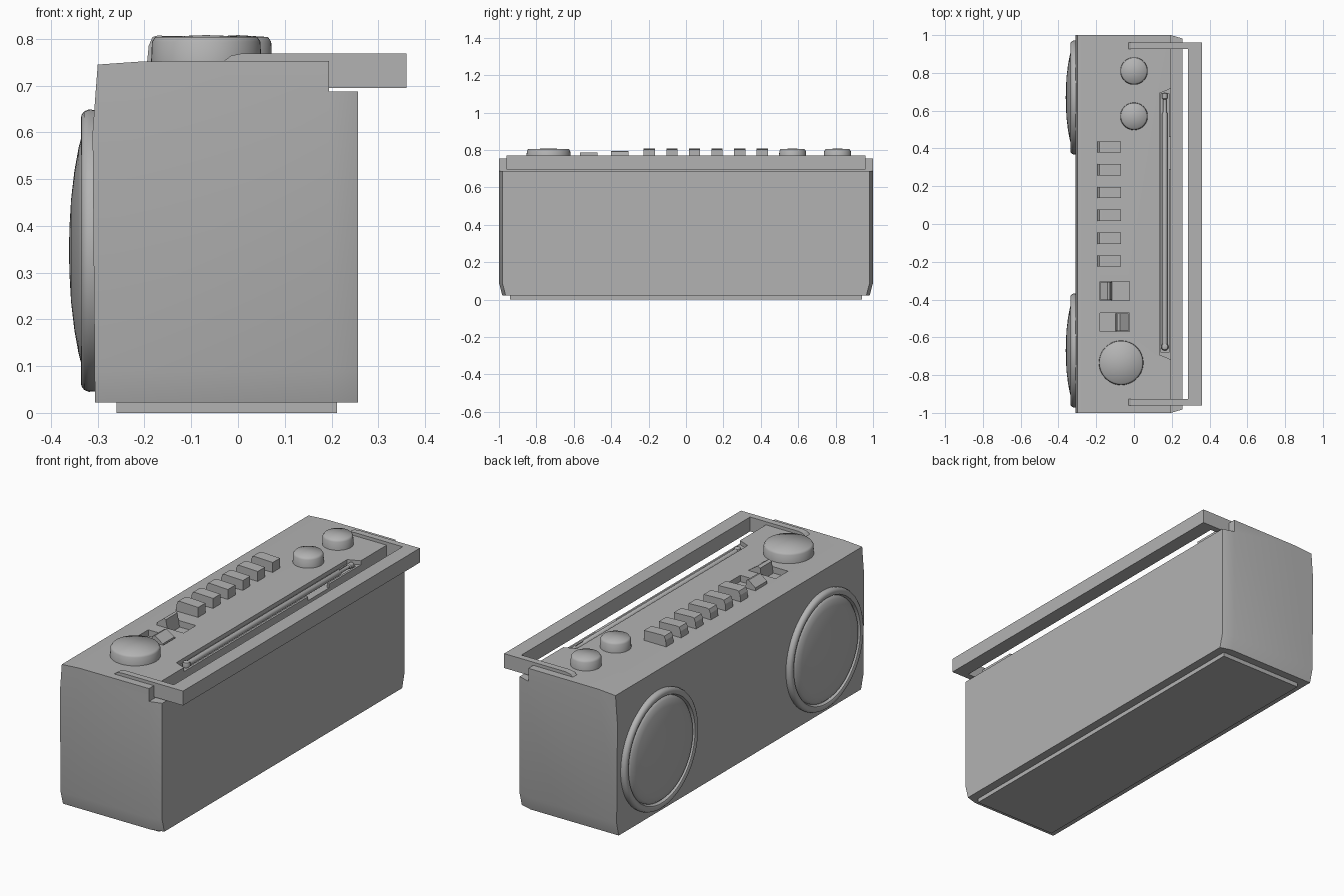
import bpy, bmesh, math
from mathutils import Matrix, Vector

if "Cube" in bpy.data.objects:
    bpy.data.objects.remove(bpy.data.objects["Cube"])

# Dark grey plastic
grey = bpy.data.materials.new("grey_plastic")
grey.diffuse_color = (0.45, 0.45, 0.45, 1)
grey.use_nodes = True
grey.node_tree.nodes["Principled BSDF"].inputs["Base Color"].default_value = grey.diffuse_color


def smooth_by_angle(ob, degrees):
    bpy.ops.object.select_all(action='DESELECT')
    bpy.context.view_layer.objects.active = ob
    ob.select_set(True)
    bpy.ops.object.shade_smooth_by_angle(angle=math.radians(degrees))


def finish(bm, name, smooth=0):
    bmesh.ops.recalc_face_normals(bm, faces=bm.faces)
    me = bpy.data.meshes.new(name)
    bm.to_mesh(me)
    bm.free()
    me.materials.append(grey)
    ob = bpy.data.objects.new(name, me)
    bpy.context.collection.objects.link(ob)
    if smooth:
        smooth_by_angle(ob, smooth)
    return ob


def prism(pts, y0, y1):
    """Extrude an x-z profile along y."""
    bm = bmesh.new()
    face = bm.faces.new([bm.verts.new((x, y0, z)) for x, z in pts])
    ext = bmesh.ops.extrude_face_region(bm, geom=[face])
    for v in ext['geom']:
        if isinstance(v, bmesh.types.BMVert):
            v.co.y = y1
    return bm


def box(name, x0, x1, y0, y1, z0, z1):
    return finish(prism([(x0, z0), (x1, z0), (x1, z1), (x0, z1)], y0, y1), name)


def lathe(name, profile, loc, axis=(0, 0, 1), steps=48, smooth=35):
    """Spin (radius, height) points about an axis."""
    bm = bmesh.new()
    vs = [bm.verts.new((r, 0, h)) for r, h in profile]
    es = [bm.edges.new(p) for p in zip(vs, vs[1:])]
    bmesh.ops.spin(bm, geom=vs + es, cent=(0, 0, 0), axis=(0, 0, 1),
                   angle=math.tau, steps=steps, use_duplicate=False)
    bmesh.ops.remove_doubles(bm, verts=bm.verts, dist=1e-5)
    rot = Vector((0, 0, 1)).rotation_difference(Vector(axis)).to_matrix().to_4x4()
    bm.transform(Matrix.Translation(loc) @ rot)
    return finish(bm, name, smooth)


# Body: stepped profile, ends tapered at the back and the bottom
bm = prism([(-0.306, 0.022), (0.257, 0.022), (0.257, 0.687), (0.195, 0.687),
            (0.195, 0.753), (-0.2, 0.752), (-0.3, 0.745), (-0.311, 0.6)], -1, 1)
for co, no in (((0.195, 0, 0), (1, 0, 0)), ((0, 0, 0.09), (0, 0, 1))):
    bmesh.ops.bisect_plane(bm, geom=bm.verts[:] + bm.edges[:] + bm.faces[:],
                           plane_co=co, plane_no=no)
for v in bm.verts:
    half = 1 - (0.018 if v.co.x > 0.2 else 0) - (0.018 if v.co.z < 0.05 else 0)
    v.co.y = math.copysign(half, v.co.y)
body = finish(bm, "body")

# Recesses: shallow aerial tray with slanted ends, groove, finger notch, switch pockets
tray = prism([(0.135, 0.732), (0.21, 0.732), (0.21, 0.8), (0.135, 0.8)], -0.692, 0.692)
for v in tray.verts:
    if v.co.x > 0.2:
        v.co.y *= 1.045
cutters = [finish(tray, "tray_cutter"),
           box("groove_cutter", 0.142, 0.184, -0.68, 0.692, 0.712, 0.8),
           box("notch_cutter", 0.17, 0.21, 0.29, 0.46, 0.712, 0.8)]
for y in (-0.355, -0.52):
    cutters.append(box("pocket_cutter", -0.18, -0.025, y - 0.05, y + 0.05, 0.72, 0.8))
bpy.context.view_layer.objects.active = body
for c in cutters:
    mod = body.modifiers.new("cut", 'BOOLEAN')
    mod.operation = 'DIFFERENCE'
    mod.solver = 'EXACT'
    mod.object = c
    bpy.ops.object.modifier_apply(modifier=mod.name)
    bpy.data.objects.remove(c)
smooth_by_angle(body, 25)

# Base plate
box("base", -0.26, 0.212, -0.94, 0.94, 0, 0.025)

# Speakers: rounded ring with domed grille
ring = [(0.3, -0.01), (0.302, 0.012), (0.298, 0.022), (0.29, 0.028), (0.28, 0.029),
        (0.27, 0.025), (0.265, 0.015), (0.262, 0.005)]
dome = [(0.264, 0.004), (0.262, 0.014), (0.25, 0.026), (0.22, 0.034), (0.17, 0.043),
        (0.11, 0.05), (0.05, 0.0535), (0, 0.0545)]
for side, y in (("left", 0.67), ("right", -0.67)):
    lathe("speaker_ring_" + side, ring, (-0.307, y, 0.347), (-1, 0, 0), 64)
    lathe("speaker_grille_" + side, dome, (-0.307, y, 0.347), (-1, 0, 0), 64)

# Carrying handle: two arms let into the top, joined by a bar
for side, s in (("left", 1), ("right", -1)):
    finish(prism([(-0.04, 0.745), (-0.028, 0.754), (-0.015, 0.764), (0.01, 0.769),
                  (0.36, 0.769), (0.36, 0.695), (0.19, 0.695), (0.19, 0.745)],
                 s * 0.927, s * 0.96), "handle_arm_" + side)
box("handle_bar", 0.285, 0.36, -0.93, 0.93, 0.695, 0.769)

# Knobs with softly domed tops
for name, r, x, y in (("volume_knob", 0.118, -0.068, -0.735),
                      ("tone_knob", 0.073, 0, 0.57), ("tuning_knob", 0.073, 0, 0.81)):
    lathe(name, [(r, -0.005), (r - 0.002, 0.042), (r - 0.009, 0.052), (0, 0.056)],
          (x, y, 0.752), smooth=60)

# Row of push buttons
for i in range(6):
    y = 0.408 - i * 0.1208
    finish(prism([(-0.195, 0.745), (-0.191, 0.785), (-0.183, 0.804), (-0.172, 0.807),
                  (-0.068, 0.803), (-0.068, 0.745)], y - 0.03, y + 0.03), "button_%d" % (i + 1))

# Slide switches sitting in their pockets
finish(prism([(-0.178, 0.715), (-0.178, 0.765), (-0.14, 0.795), (-0.128, 0.792),
              (-0.115, 0.715)], -0.402, -0.308), "mode_switch")
finish(prism([(-0.098, 0.715), (-0.09, 0.78), (-0.075, 0.787), (-0.03, 0.757),
              (-0.03, 0.715)], -0.567, -0.473), "power_switch")

# Folded telescopic aerial with tip and hinge
lathe("aerial", [(0, 0), (0.014, 0), (0.014, 1.22), (0.009, 1.23), (0.009, 1.295),
                 (0.014, 1.3), (0.014, 1.325), (0, 1.33)], (0.163, -0.635, 0.735), (0, 1, 0), 16)
lathe("aerial_hinge", [(0, -0.022), (0.016, -0.016), (0.02, 0), (0.016, 0.016), (0, 0.022)],
      (0.163, -0.65, 0.733), (0, 0, 1), 16)
